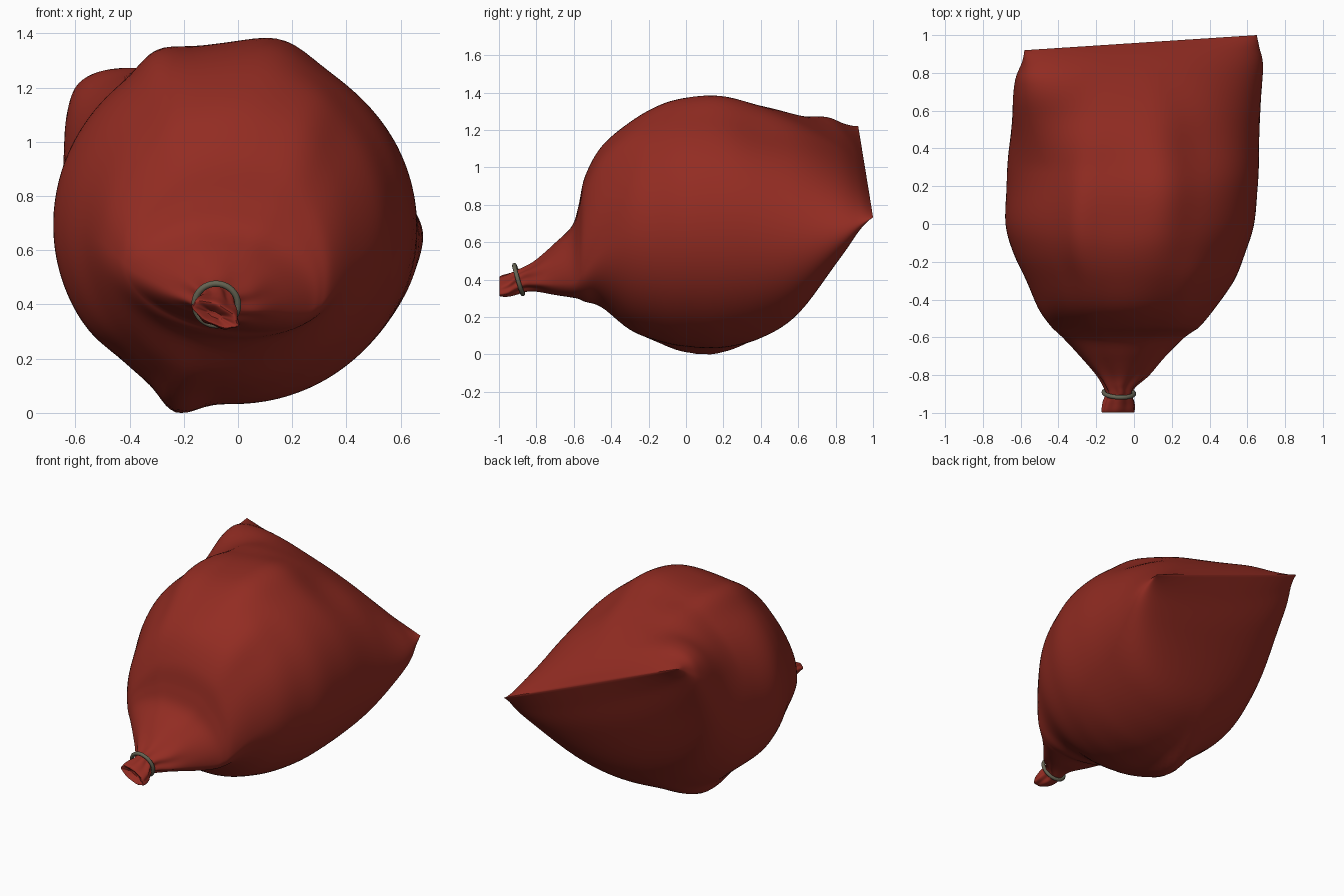
import bpy, bmesh, math
from mathutils import Vector

if "Cube" in bpy.data.objects:
    bpy.data.objects.remove(bpy.data.objects["Cube"])


def material(name, rgb):
    m = bpy.data.materials.new(name)
    m.diffuse_color = (*rgb, 1)
    m.use_nodes = True
    m.node_tree.nodes["Principled BSDF"].inputs["Base Color"].default_value = m.diffuse_color
    return m


red = material("red cloth", (0.29, 0.025, 0.016))
grey = material("grey cord", (0.13, 0.125, 0.085))

# Cross-sections from tied mouth to flat seam:
# y, centre x, half width, centre z, height up, height down, tilt in degrees
SECTIONS = [
    (-0.965, -0.085, 0.030, 0.370, 0.010, 0.010, -25),
    (-0.998, -0.085, 0.088, 0.370, 0.038, 0.034, -25),
    (-0.95, -0.080, 0.088, 0.380, 0.052, 0.052, -25),
    (-0.90, -0.080, 0.068, 0.395, 0.062, 0.062, -20),
    (-0.86, -0.075, 0.085, 0.410, 0.064, 0.064, -14),
    (-0.80, -0.060, 0.140, 0.420, 0.090, 0.070, -12),
    (-0.70, -0.060, 0.230, 0.435, 0.165, 0.100, -12),
    (-0.61, -0.055, 0.315, 0.455, 0.235, 0.130, -12),
    (-0.575, -0.050, 0.355, 0.480, 0.320, 0.165, -11),
    (-0.54, -0.045, 0.395, 0.520, 0.440, 0.225, -9),
    (-0.45, -0.040, 0.465, 0.600, 0.520, 0.340, -5),
    (-0.30, -0.020, 0.550, 0.670, 0.575, 0.530, 0),
    (-0.15, -0.025, 0.615, 0.690, 0.635, 0.610, 0),
    (0.00, -0.022, 0.658, 0.700, 0.660, 0.650, 0),
    (0.20, -0.010, 0.665, 0.700, 0.670, 0.655, -10),
    (0.40, 0.000, 0.670, 0.715, 0.610, 0.610, -21.7),
    (0.60, 0.017, 0.675, 0.755, 0.490, 0.490, -21.7),
    (0.80, 0.035, 0.690, 0.875, 0.260, 0.260, -21.7),
    (0.90, 0.037, 0.672, 0.950, 0.108, 0.105, -21.7),
    (0.96, 0.035, 0.662, 0.985, 0.004, 0.004, -21.7),
]

# Folds in the cloth: angle, angular width, y centre, y width, amount
FOLDS = [
    (1.32, 0.20, 0.10, 0.40, 0.038),
    (1.98, 0.15, 0.00, 0.40, 0.040),
    (-1.87, 0.13, 0.08, 0.28, 0.064),
    (-2.28, 0.16, 0.00, 0.25, -0.018),
    (1.00, 0.20, -0.40, 0.22, 0.025),
    (0.95, 0.35, 0.40, 0.22, -0.030),
    (2.52, 0.30, 0.66, 0.22, 0.060),
    (2.75, 0.25, -0.55, 0.10, 0.015),
]


def bell(x):
    return math.exp(-x * x)


def catmull(p, t):
    a, b, c, d = p
    return 0.5 * (2 * b + (c - a) * t + (2 * a - 5 * b + 4 * c - d) * t * t
                  + (3 * b - a - 3 * c + d) * t ** 3)


def section_points(s, n):
    y, cx, a, cz, up, dn, tilt = s
    ca, sa = math.cos(math.radians(tilt)), math.sin(math.radians(tilt))
    w = min(1, max(0, (y - 0.3) / 0.6))
    pts = []
    for i in range(n):
        t = 2 * math.pi * i / n
        ct, st = math.cos(t), math.sin(t)
        # fuller corner at the upper left towards the seam
        full = 0.36 * w if ct < 0 and st > 0 else 0
        u = a * ct
        v = max(up if st > 0 else dn, 0.003) * math.copysign(
            abs(st) ** (1 - full), st)
        x, z = u * ca - v * sa, u * sa + v * ca
        ang = math.atan2(z, x)
        k = 1.0
        r = max(math.hypot(x, z), 1e-4)
        for fa, fw, fy, fyw, amt in FOLDS:
            d = (ang - fa + math.pi) % (2 * math.pi) - math.pi
            k += amt * bell(d / fw) * bell((y - fy) / fyw) / max(r, 0.3) \
                * min(1, (0.96 - y) / 0.15)
        # gathers radiating from the tie
        k += 0.08 * math.cos(7 * t + 0.6) * bell((y + 0.89) / 0.12)
        pts.append(Vector((cx + x * k, y + 0.04 * w * ct, cz + z * k)))
    return pts


# Sack: smooth loft through the sections
N, STEPS = 112, 6
bm = bmesh.new()
rings = []
last = len(SECTIONS) - 1
for i in range(last):
    quad = [SECTIONS[max(0, min(last, i + o))] for o in (-1, 0, 1, 2)]
    for j in range(STEPS + (i == last - 1)):
        s = [catmull(p, j / STEPS) for p in zip(*quad)]
        rings.append([bm.verts.new(p) for p in section_points(s, N)])
for r0, r1 in zip(rings, rings[1:]):
    for i in range(N):
        bm.faces.new((r0[i], r0[(i + 1) % N], r1[(i + 1) % N], r1[i]))
bm.faces.new(rings[0])
bm.faces.new(rings[-1])
bmesh.ops.recalc_face_normals(bm, faces=bm.faces)
low = min(v.co.z for v in bm.verts)
bmesh.ops.translate(bm, verts=bm.verts, vec=(0, 0, -low))
mesh = bpy.data.meshes.new("sack")
bm.to_mesh(mesh)
bm.free()
sack = bpy.data.objects.new("sack", mesh)
bpy.context.collection.objects.link(sack)
mesh.materials.append(red)

# Cord ring around the neck
bpy.ops.mesh.primitive_torus_add(major_radius=0.08, minor_radius=0.012,
                                 major_segments=40, minor_segments=10,
                                 location=(-0.08, -0.895, 0.4))
cord = bpy.context.object
cord.name = "cord_ring"
axis = Vector((-0.05, -0.95, -0.28))
cord.rotation_euler = axis.to_track_quat('Z', 'Y').to_euler()
cord.data.materials.append(grey)

# Smooth cloth and cord, keeping the seam crisp
for o in (sack, cord):
    bpy.ops.object.select_all(action='DESELECT')
    o.select_set(True)
    bpy.context.view_layer.objects.active = o
    bpy.ops.object.shade_smooth_by_angle(angle=math.radians(50))
